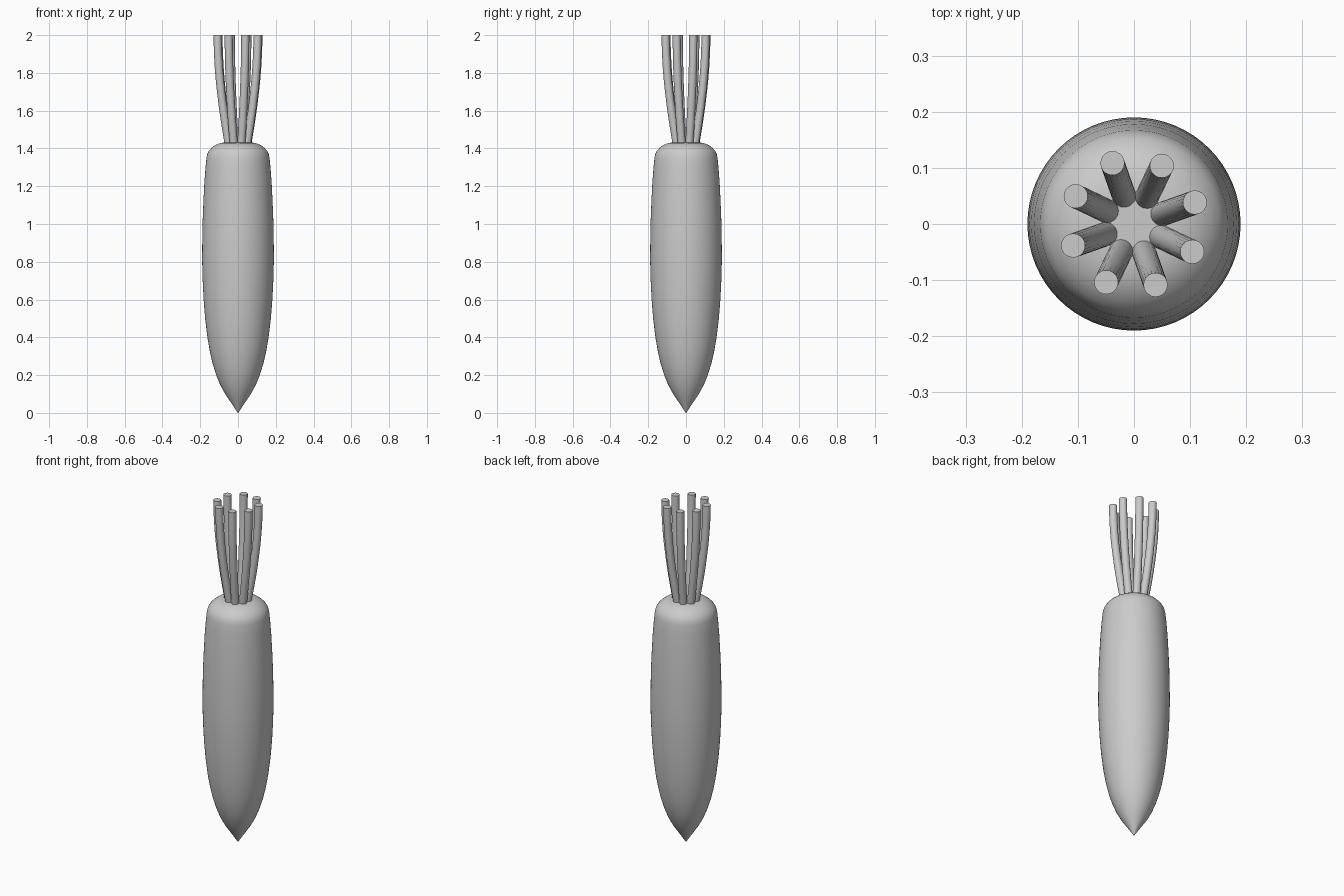
import bpy, bmesh, math

if "Cube" in bpy.data.objects:
    bpy.data.objects.remove(bpy.data.objects["Cube"])


def loft(name, rings, sides):
    """Skin horizontal circular rings given as (x, y, z, radius), with capped ends."""
    bm = bmesh.new()
    loops = []
    for x, y, z, r in rings:
        loops.append([bm.verts.new((x + r * math.cos(2 * math.pi * i / sides),
                                    y + r * math.sin(2 * math.pi * i / sides), z))
                      for i in range(sides)])
    for a, b in zip(loops, loops[1:]):
        for i in range(sides):
            j = (i + 1) % sides
            bm.faces.new((a[i], a[j], b[j], b[i]))
    bm.faces.new(loops[0][::-1])
    bm.faces.new(loops[-1])
    mesh = bpy.data.meshes.new(name)
    bm.to_mesh(mesh)
    bm.free()
    obj = bpy.data.objects.new(name, mesh)
    bpy.context.collection.objects.link(obj)
    bpy.ops.object.select_all(action='DESELECT')
    obj.select_set(True)
    bpy.context.view_layer.objects.active = obj
    bpy.ops.object.shade_smooth_by_angle(angle=math.radians(40))
    return obj


# Root: pointed bottom, full belly, rounded shoulder (radius, height)
profile = [(0.001, 0.0), (0.034, 0.05), (0.068, 0.10), (0.095, 0.15), (0.117, 0.205),
           (0.134, 0.26), (0.148, 0.32), (0.162, 0.40), (0.174, 0.50), (0.182, 0.60),
           (0.187, 0.70), (0.190, 0.81), (0.189, 0.92), (0.187, 1.02), (0.183, 1.12),
           (0.178, 1.22), (0.172, 1.30), (0.167, 1.35), (0.162, 1.373), (0.153, 1.389),
           (0.138, 1.405), (0.118, 1.419), (0.095, 1.428), (0.07, 1.432), (0.03, 1.433)]
loft("root", [(0, 0, z, r) for r, z in profile], 64)

# Stalks: ring of eight, leaning out then turning upright (distance from axis, height)
path = [(0.046, 1.38), (0.054, 1.43), (0.066, 1.50), (0.076, 1.56), (0.085, 1.62),
        (0.094, 1.69), (0.102, 1.76), (0.108, 1.83), (0.112, 1.90), (0.114, 1.96), (0.115, 2.0)]
for k in range(8):
    a = math.radians(19.5 + 45 * k)
    loft(f"stalk_{k + 1}",
         [(d * math.cos(a), d * math.sin(a), z, 0.0215) for d, z in path], 20)
